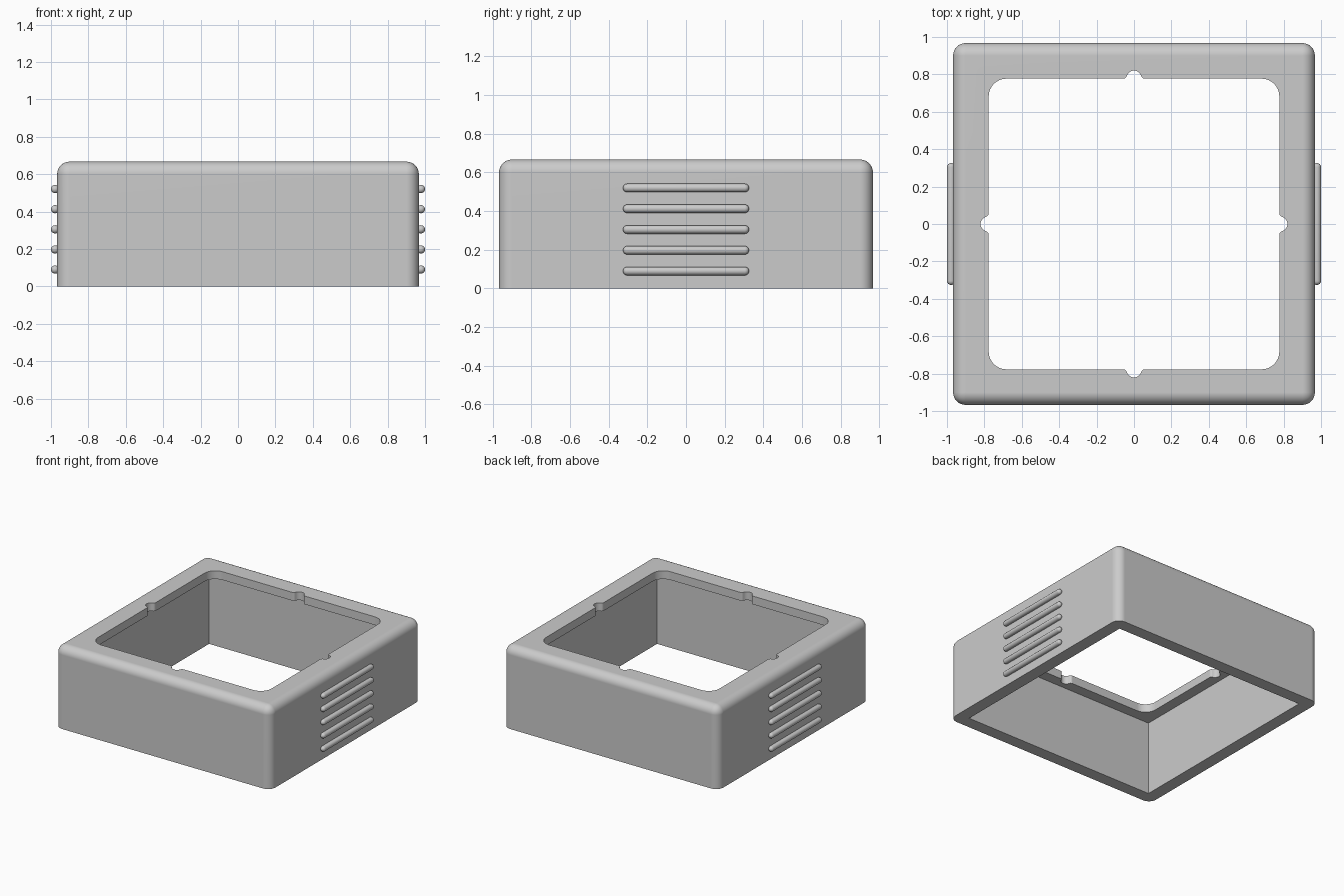
import bpy, bmesh, math
from mathutils import Vector, Matrix

if "Cube" in bpy.data.objects:
    bpy.data.objects.remove(bpy.data.objects["Cube"], do_unlink=True)

HALF, HEIGHT, ROUND = 0.967, 0.667, 0.067   # outer shell
INNER, LIP = 0.865, 0.067                   # cavity half width, lip thickness
OPEN, OPEN_R = 0.777, 0.095                 # top opening and its corner radius

grey = bpy.data.materials.new("light grey plastic")
grey.use_nodes = True
colour = (0.6, 0.6, 0.6, 1)
grey.diffuse_color = colour
grey.node_tree.nodes["Principled BSDF"].inputs["Base Color"].default_value = colour


def make_object(name, bm):
    bmesh.ops.recalc_face_normals(bm, faces=bm.faces)
    mesh = bpy.data.meshes.new(name)
    bm.to_mesh(mesh)
    bm.free()
    obj = bpy.data.objects.new(name, mesh)
    bpy.context.collection.objects.link(obj)
    mesh.materials.append(grey)
    return obj


def box(half, z0, z1):
    bm = bmesh.new()
    bmesh.ops.create_cube(bm, size=1)
    bmesh.ops.scale(bm, vec=(2 * half, 2 * half, z1 - z0), verts=bm.verts)
    bmesh.ops.translate(bm, vec=(0, 0, (z0 + z1) / 2), verts=bm.verts)
    return bm


def arc(cx, cy, r, start, end, steps):
    angles = [math.radians(start + (end - start) * i / steps) for i in range(steps + 1)]
    return [Vector((cx + r * math.cos(a), cy + r * math.sin(a), 0)) for a in angles]


def activate(obj):
    bpy.ops.object.select_all(action='DESELECT')
    obj.select_set(True)
    bpy.context.view_layer.objects.active = obj


def cut(target, cutter):
    mod = target.modifiers.new("cut", 'BOOLEAN')
    mod.operation, mod.solver, mod.object = 'DIFFERENCE', 'EXACT', cutter
    activate(target)
    bpy.ops.object.modifier_apply(modifier=mod.name)
    bpy.data.objects.remove(cutter, do_unlink=True)


# Housing: box rounded on all edges except the bottom ones
bm = box(HALF, 0, HEIGHT)
edges = [e for e in bm.edges if max(v.co.z for v in e.verts) > 0.1]
bmesh.ops.bevel(bm, geom=edges, offset=ROUND, offset_type='OFFSET',
                segments=8, profile=0.5, affect='EDGES')
housing = make_object("housing", bm)

# Square cavity, open at the bottom
cut(housing, make_object("cavity_cutter", box(INNER, -0.1, HEIGHT - LIP)))

# Top opening: one side with a filleted notch and a rounded corner, repeated
notch_y, notch_r, fillet_r = 0.78, 0.04, 0.02
rise = OPEN + fillet_r - notch_y
reach = math.sqrt((notch_r + fillet_r) ** 2 - rise ** 2)
tilt = math.degrees(math.atan2(rise, reach))
side = arc(OPEN - OPEN_R, OPEN - OPEN_R, OPEN_R, 0, 90, 8)
side += arc(reach, OPEN + fillet_r, fillet_r, 270, 180 + tilt, 5)
side += arc(0, notch_y, notch_r, tilt, 180 - tilt, 14)[1:-1]
side += arc(-reach, OPEN + fillet_r, fillet_r, -tilt, -90, 5)
bm = bmesh.new()
outline = [Matrix.Rotation(math.pi / 2 * k, 3, 'Z') @ p for k in range(4) for p in side]
face = bm.faces.new([bm.verts.new((p.x, p.y, HEIGHT - LIP - 0.1)) for p in outline])
ext = bmesh.ops.extrude_face_region(bm, geom=[face])
top = [g for g in ext["geom"] if isinstance(g, bmesh.types.BMVert)]
bmesh.ops.translate(bm, vec=(0, 0, 0.3), verts=top)
cut(housing, make_object("opening_cutter", bm))

activate(housing)
bpy.ops.object.shade_smooth_by_angle(angle=math.radians(30))
weighted = housing.modifiers.new("flat face normals", 'WEIGHTED_NORMAL')
weighted.keep_sharp = True

# Grip ribs: round-ended bars on the left and right walls
RIB_R, RIB_HALF = 0.022, 0.326
for label, sx in (("left", 1), ("right", -1)):
    for i in range(5):
        bm = bmesh.new()
        bmesh.ops.create_uvsphere(bm, u_segments=20, v_segments=12, radius=RIB_R)
        # Stretch the sphere into a capsule by splitting it at its equator
        for v in bm.verts:
            if abs(v.co.z) < 1e-6:
                v.co.z = 0
        mid = [e for e in bm.edges if all(abs(v.co.z) < 1e-6 for v in e.verts)]
        bmesh.ops.split_edges(bm, edges=mid)
        for v in bm.verts:
            up = sum(f.calc_center_median().z for f in v.link_faces) > 0
            v.co.z += (RIB_HALF - RIB_R) * (1 if up else -1)
        rims = [e for e in bm.edges if e.is_boundary]
        bmesh.ops.bridge_loops(bm, edges=rims)
        bmesh.ops.rotate(bm, verts=bm.verts, matrix=Matrix.Rotation(math.pi / 2, 3, 'X'))
        bmesh.ops.translate(bm, verts=bm.verts,
                            vec=(sx * (1 - RIB_R), 0, 0.09 + 0.1075 * i))
        rib = make_object(f"{label}_grip_rib_{i + 1}", bm)
        activate(rib)
        bpy.ops.object.shade_smooth_by_angle(angle=math.radians(40))
